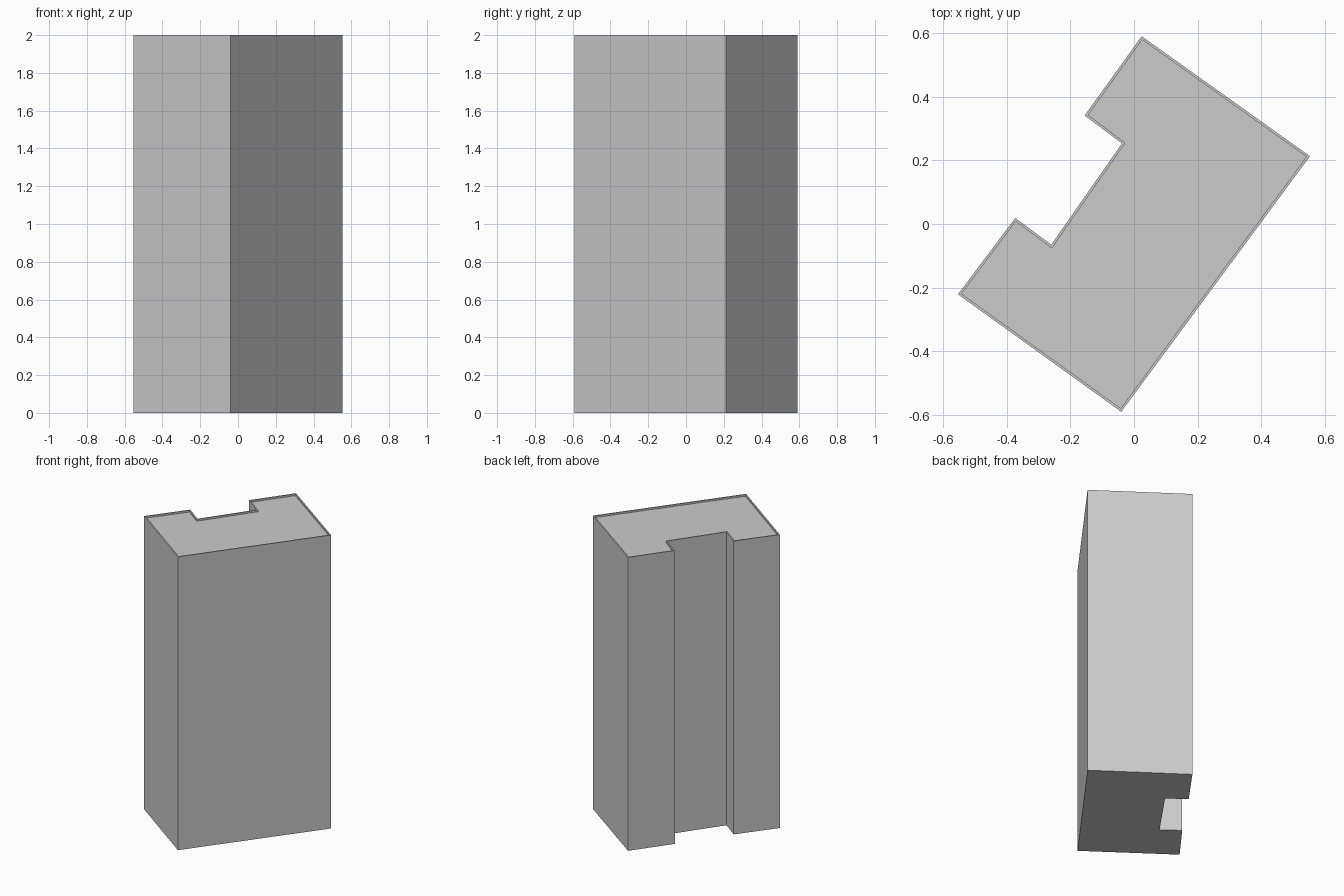
import bpy
import bmesh
from mathutils import Vector

cube = bpy.data.objects.get("Cube")
if cube:
    bpy.data.objects.remove(cube, do_unlink=True)

HEIGHT = 2.0
RIM_WIDTH = 0.008
RIM_HEIGHT = 0.012

# Notched floor plan, counter-clockwise
plan = [(-0.04, -0.59), (0.553, 0.213), (0.024, 0.59), (-0.155, 0.341),
        (-0.038, 0.253), (-0.26, -0.065), (-0.373, 0.019), (-0.553, -0.221)]

# Plain grey wall material
grey = bpy.data.materials.new("plain grey")
grey.use_nodes = True
colour = (0.6, 0.6, 0.6, 1.0)
grey.diffuse_color = colour
grey.node_tree.nodes["Principled BSDF"].inputs["Base Color"].default_value = colour

# Tower walls: raise the plan to full height
bm = bmesh.new()
floor = bm.faces.new([bm.verts.new((x, y, 0)) for x, y in plan])
raised = bmesh.ops.extrude_face_region(bm, geom=[floor], use_keep_orig=True)
top_verts = [g for g in raised["geom"] if isinstance(g, bmesh.types.BMVert)]
bmesh.ops.translate(bm, verts=top_verts, vec=Vector((0, 0, HEIGHT)))
bmesh.ops.recalc_face_normals(bm, faces=bm.faces[:])

# Roof: sunk slightly inside a thin rim
roof = max(bm.faces, key=lambda f: f.calc_center_median().z)
bmesh.ops.inset_region(bm, faces=[roof], thickness=RIM_WIDTH, use_even_offset=True)
step = bmesh.ops.extrude_face_region(bm, geom=[roof])
sunk = [g for g in step["geom"] if isinstance(g, bmesh.types.BMVert)]
bmesh.ops.translate(bm, verts=sunk, vec=Vector((0, 0, -RIM_HEIGHT)))
if roof.is_valid:
    bmesh.ops.delete(bm, geom=[roof], context="FACES_ONLY")
bmesh.ops.recalc_face_normals(bm, faces=bm.faces[:])

mesh = bpy.data.meshes.new("tower_block")
bm.to_mesh(mesh)
bm.free()
mesh.materials.append(grey)
tower = bpy.data.objects.new("tower_block", mesh)
bpy.context.collection.objects.link(tower)
